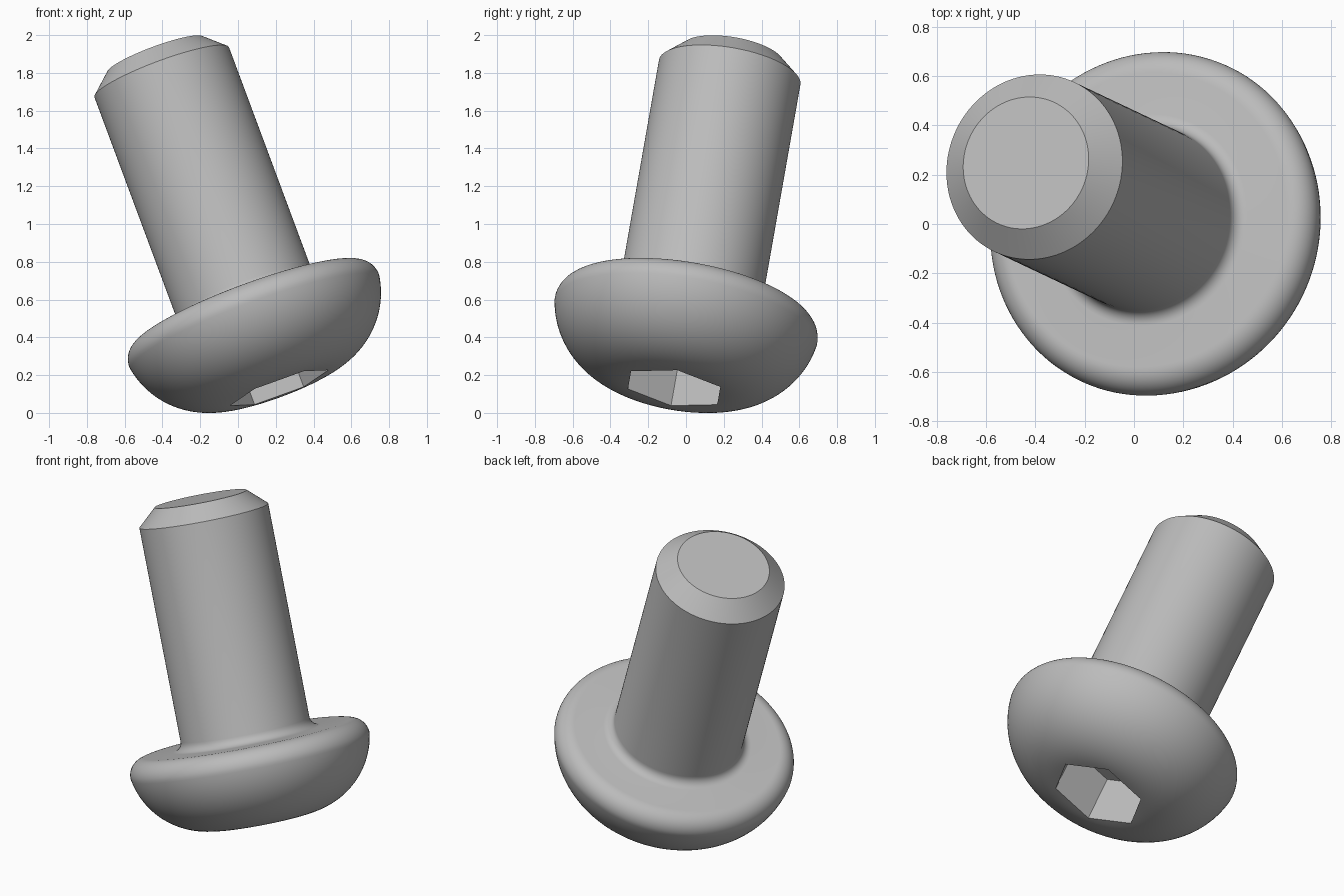
import bpy
import bmesh
from math import sin, cos, radians, degrees, atan2
from mathutils import Matrix, Vector

if "Cube" in bpy.data.objects:
    bpy.data.objects.remove(bpy.data.objects["Cube"])

SEGMENTS = 128

# Tilted frame: the screw axis leans left and back
axis = Vector((-0.372, 0.176, 1)).normalized()
side = (Vector((1, 0, 0)) - axis * axis.x).normalized()
frame = Matrix((side, axis.cross(side), axis)).transposed().to_4x4()
frame.translation = (0.267, -0.086, 0)


def arc(r, z, radius, start, end, steps):
    """Points of an arc in the (radius, height) plane, angles in degrees."""
    angles = [radians(start + (end - start) * i / steps) for i in range(steps + 1)]
    return [(r + radius * cos(a), z + radius * sin(a)) for a in angles]


def new_object(name, bm):
    mesh = bpy.data.meshes.new(name)
    bm.to_mesh(mesh)
    bm.free()
    obj = bpy.data.objects.new(name, mesh)
    bpy.context.collection.objects.link(obj)
    obj.matrix_world = frame
    return obj


steel = bpy.data.materials.new("grey steel")
steel.use_nodes = True
colour = (0.5, 0.5, 0.5, 1)
steel.diffuse_color = colour
steel.node_tree.nodes["Principled BSDF"].inputs["Base Color"].default_value = colour

# Profile: domed head, rounded rim, fillet, shank and chamfered tip
dome_r, dome_z, rim_r, rim_z = 0.26, 0.593, 0.605, 0.53
join = degrees(atan2(rim_z - dome_z, rim_r - dome_r))
profile = [(0, 0.143)]
profile += arc(dome_r, dome_z, 0.45, -90, join, 24)
profile += arc(rim_r, rim_z, 0.1, join, 90, 12)[1:]
profile += arc(0.435, 0.685, 0.055, 270, 180, 6)
profile += [(0.38, 1.95), (0.271, 2.05), (0, 2.05)]

bm = bmesh.new()
verts = [bm.verts.new((r, 0, z)) for r, z in profile]
edges = [bm.edges.new(pair) for pair in zip(verts, verts[1:])]
bmesh.ops.spin(bm, geom=verts + edges, cent=(0, 0, 0), axis=(0, 0, 1),
               angle=radians(360), steps=SEGMENTS, use_duplicate=False)
bmesh.ops.remove_doubles(bm, verts=bm.verts, dist=0.0001)
bmesh.ops.recalc_face_normals(bm, faces=bm.faces)
screw = new_object("button_head_screw", bm)
screw.data.materials.append(steel)

# Hexagonal drive socket cut into the head
bm = bmesh.new()
bmesh.ops.create_cone(bm, cap_ends=True, segments=6, radius1=0.277, radius2=0.277,
                      depth=0.6, matrix=Matrix.Translation((0, 0, 0.14)))
# Turn the prism so that one corner lies on the local x axis
corner = max(bm.verts, key=lambda v: v.co.x).co
bmesh.ops.rotate(bm, verts=bm.verts, cent=(0, 0, 0),
                 matrix=Matrix.Rotation(-atan2(corner.y, corner.x), 3, "Z"))
cutter = new_object("socket_cutter", bm)
cutter.data.materials.append(steel)
cutter.hide_render = True

cut = screw.modifiers.new("hex_socket", "BOOLEAN")
cut.operation = "DIFFERENCE"
cut.solver = "EXACT"
cut.object = cutter
bpy.ops.object.select_all(action="DESELECT")
screw.select_set(True)
bpy.context.view_layer.objects.active = screw
bpy.ops.object.modifier_apply(modifier=cut.name)
bpy.data.objects.remove(cutter)

bpy.ops.object.shade_smooth_by_angle(angle=radians(25))
